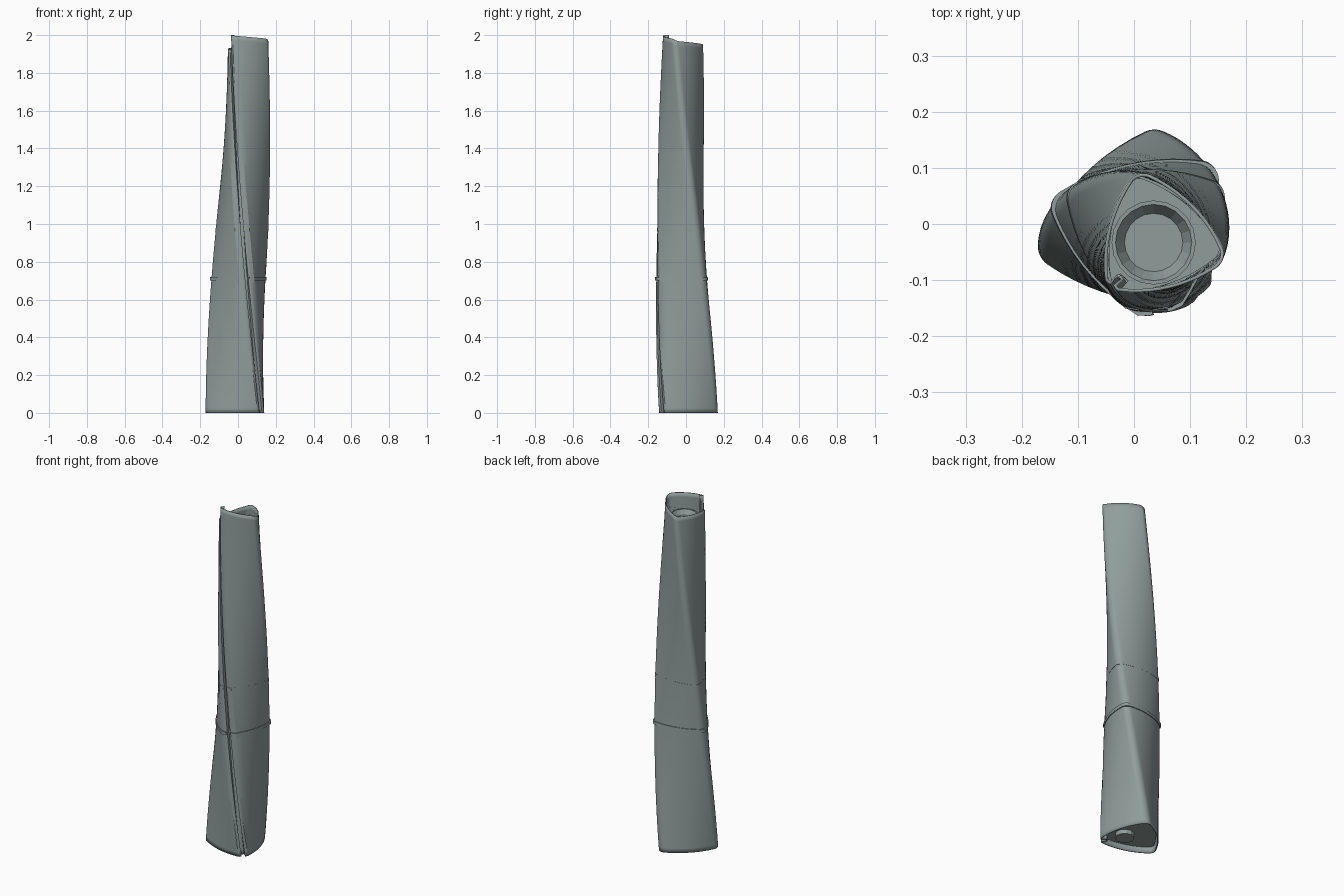
import bpy, bmesh, math
from mathutils import Vector

if "Cube" in bpy.data.objects:
    bpy.data.objects.remove(bpy.data.objects["Cube"])

mat = bpy.data.materials.new("grey_green_glass")
mat.diffuse_color = (0.28, 0.34, 0.33, 1)
mat.use_nodes = True
mat.node_tree.nodes["Principled BSDF"].inputs["Base Color"].default_value = mat.diffuse_color


def make(name, verts, faces, smooth=True):
    me = bpy.data.meshes.new(name)
    me.from_pydata(verts, [], faces)
    bm = bmesh.new()
    bm.from_mesh(me)
    bmesh.ops.recalc_face_normals(bm, faces=bm.faces)
    bm.to_mesh(me)
    bm.free()
    me.materials.append(mat)
    ob = bpy.data.objects.new(name, me)
    bpy.context.collection.objects.link(ob)
    if smooth:
        bpy.ops.object.select_all(action='DESELECT')
        ob.select_set(True)
        bpy.context.view_layer.objects.active = ob
        bpy.ops.object.shade_smooth_by_angle(angle=math.radians(30))
    return ob


# Rounded triangle of radius 1, one corner towards +x, swept by normal angle
RC, M = 0.2, 0.72
D = 1 - RC
S0 = (D * D - (M - RC) ** 2) / (2 * (M - RC) - D)
HALF = math.degrees(math.atan2(D * 0.866, D / 2 + S0))


def outline():
    pts = []

    def arc(cx, cy, r, a0, a1, n):
        for i in range(n):
            a = math.radians(a0 + (a1 - a0) * i / n)
            pts.append((cx + r * math.cos(a), cy + r * math.sin(a)))
    for k in range(3):
        a, m = math.radians(120 * k), math.radians(120 * k + 60)
        arc(D * math.cos(a), D * math.sin(a), RC, 120 * k - 60 + HALF, 120 * k + 60 - HALF, 10)
        arc(-S0 * math.cos(m), -S0 * math.sin(m), M + S0, 120 * k + 60 - HALF, 120 * k + 60 + HALF, 10)
    # open the first corner as a notch
    pts = [p for p in pts if not (p[0] > 0.7 and abs(p[1]) < 0.1)]
    pts.sort(key=lambda p: math.atan2(p[1], p[0]) % math.tau)
    return [(0.84, 0.0), (0.84, 0.08), (1, 0.08)] + pts + [(1, -0.08), (0.84, -0.08)]


PROF = outline()
N = len(PROF)


def place(p, z, k=1.0):
    """Twisted, tapering position of an outline point at height z."""
    t = z / 2
    r = (0.171 - 0.057 * t ** 1.3) * k
    f = 0.96 - 0.09 * math.sin(math.pi * t)      # trimmed notch corner
    x, y = (p[0] - (1 - f) if p[0] > 0.8 and abs(p[1]) < 0.09 else min(p[0], f)), p[1]
    a = math.radians(315 - 92 * t)
    return (0.001 + 0.042 * t + r * (x * math.cos(a) - y * math.sin(a)),
            -0.004 - 0.025 * t + r * (x * math.sin(a) + y * math.cos(a)), z)


def loft(name, rows, caps=False, smooth=True):
    n = len(rows[0])
    verts = [v for row in rows for v in row]
    faces = [(j * n + i, j * n + (i + 1) % n, (j + 1) * n + (i + 1) % n, (j + 1) * n + i)
             for j in range(len(rows) - 1) for i in range(n)]
    if caps:
        faces += [tuple(range(n)), tuple(range(len(verts) - n, len(verts)))]
    return make(name, verts, faces, smooth)


# Twisted outer skin with a spiral rim that drops round the tower
def rim(i):
    s = min(max((i - 2) / (N - 4), 0), 1)
    return 2.0 - 0.08 * s


rows = [[place(p, rim(i) * j / 80) for i, p in enumerate(PROF)] for j in range(81)]
skin = loft("outer_skin", rows)
sol = skin.modifiers.new("thickness", 'SOLIDIFY')
sol.thickness, sol.offset = 0.006, -1

# Projecting belts at the mechanical floors
for z, k in [(0.39, 1.03), (0.71, 1.09), (0.97, 1.06), (1.16, 1.03),
             (1.36, 1.04), (1.565, 1.04), (1.755, 1.04)]:
    loft("belt", [[place(p, z + h, k) for p in PROF] for h in (-0.009, 0.009)], True, False)

# Floor slabs inside the skin
for j in range(32):
    z = 0.03 + j * 1.82 / 31
    loft("floor_slab", [[place(p, z + h, 0.955) for p in PROF] for h in (0, 0.006)], True, False)


# Central round core and roof bowl
def circle(r, z, n=12):
    return [(0.035 + r * math.cos(math.tau * i / n), -0.033 + r * math.sin(math.tau * i / n), z)
            for i in range(n)]


loft("core", [circle(0.05, 0.005), circle(0.05, 1.86)], True, False)
loft("roof_bowl", [circle(0.075, 1.85, 20), circle(0.075, 1.9, 20), circle(0.068, 1.9, 20),
                   circle(0.052, 1.872, 20)], True, False)

# Small vertical fins below the rim on the front and back faces
for first in (0.2, 0.62):
    for j in range(7):
        q = (first + 0.022 * j) * N
        i = int(q)
        p = Vector(PROF[i]).lerp(Vector(PROF[i + 1]), q - i)
        half = (Vector(PROF[i + 1]) - Vector(PROF[i])).normalized() * 0.018
        a, b = p - half, p + half
        loft("vent_fin", [[place(a, z, 0.99), place(b, z, 0.99), place(b, z, 1.02), place(a, z, 1.02)]
                          for z in (1.84 + 0.01 * (j % 2), 1.9)], True, False)
